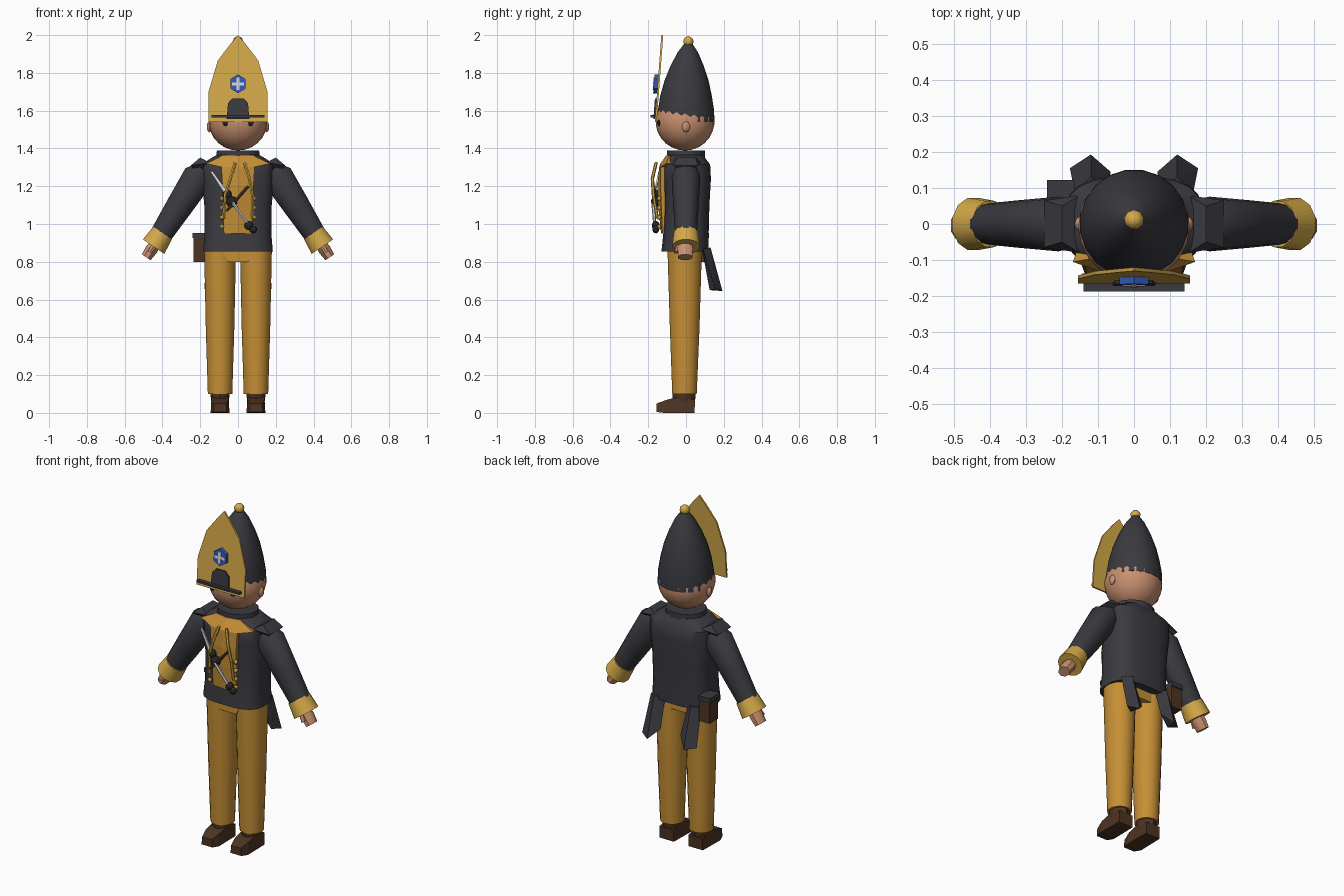
import bpy, bmesh, math
from mathutils import Vector, Matrix

if "Cube" in bpy.data.objects:
    bpy.data.objects.remove(bpy.data.objects["Cube"])


def material(name, rgb):
    m = bpy.data.materials.new(name)
    m.diffuse_color = (*rgb, 1)
    m.use_nodes = True
    m.node_tree.nodes["Principled BSDF"].inputs["Base Color"].default_value = m.diffuse_color
    return m


CHARCOAL = material("charcoal cloth", (.042, .042, .051))
BLACK = material("black", (.018, .018, .022))
GOLD = material("gold", (.66, .40, .065))
OCHRE = material("ochre cloth", (.56, .275, .036))
SKIN = material("skin", (.58, .28, .16))
BROWN = material("brown leather", (.075, .034, .016))
BLUE = material("blue enamel", (.03, .10, .50))
STEEL = material("pale steel", (.68, .68, .70))


def finish(name, bm, mat, smooth=None):
    bmesh.ops.recalc_face_normals(bm, faces=bm.faces)
    me = bpy.data.meshes.new(name)
    bm.to_mesh(me)
    bm.free()
    me.materials.append(mat)
    ob = bpy.data.objects.new(name, me)
    bpy.context.collection.objects.link(ob)
    if smooth:
        bpy.ops.object.select_all(action='DESELECT')
        ob.select_set(True)
        bpy.context.view_layer.objects.active = ob
        bpy.ops.object.shade_smooth_by_angle(angle=math.radians(smooth))
    return ob


def loft(name, sections, mat, n=16, power=2, axis=(0, 0, 1), smooth=40):
    """Skin over (centre, rx, ry) sections lying across the axis."""
    bm = bmesh.new()
    ax = Vector(axis).normalized()
    v = Vector((0, 1, 0))
    u = v.cross(ax).normalized()
    rings = []
    for c, rx, ry in sections:
        ring = []
        for i in range(n):
            a = 2 * math.pi * (i + .5) / n
            ca, sa = math.cos(a), math.sin(a)
            x = math.copysign(abs(ca) ** (2 / power), ca) * rx
            y = math.copysign(abs(sa) ** (2 / power), sa) * ry
            ring.append(bm.verts.new(Vector(c) + u * x + v * y))
        rings.append(ring)
    for a, b in zip(rings, rings[1:]):
        for i in range(n):
            j = (i + 1) % n
            bm.faces.new((a[i], a[j], b[j], b[i]))
    bm.faces.new(rings[0])
    bm.faces.new(rings[-1])
    return finish(name, bm, mat, smooth)


def rod(name, a, b, r1, r2, mat, n=8):
    a, b = Vector(a), Vector(b)
    return loft(name, [(a, r1, r1), (b, r2, r2)], mat, n, axis=b - a)


def ball(name, c, r, mat, scale=(1, 1, 1), seg=12):
    bm = bmesh.new()
    bmesh.ops.create_uvsphere(bm, u_segments=seg, v_segments=seg * 2 // 3, radius=r)
    bmesh.ops.transform(bm, verts=bm.verts, matrix=Matrix.Translation(c) @ Matrix.Diagonal((*scale, 1)))
    return finish(name, bm, mat, 50)


def box(name, lo, hi, mat):
    lo, hi = Vector(lo), Vector(hi)
    bm = bmesh.new()
    bmesh.ops.create_cube(bm, size=1)
    bmesh.ops.transform(bm, verts=bm.verts,
                        matrix=Matrix.Translation((lo + hi) / 2) @ Matrix.Diagonal((*(hi - lo), 1)))
    return finish(name, bm, mat)


def hull(name, pts, mat):
    bm = bmesh.new()
    for p in pts:
        bm.verts.new(p)
    bmesh.ops.convex_hull(bm, input=bm.verts)
    return finish(name, bm, mat)


def plate(name, outline, front, thick, mat):
    """Flat plate leaning back with the cap front; outline is in x and z."""
    bm = bmesh.new()
    lean = lambda z: -.165 + (z - 1.54) * .075
    f = [bm.verts.new((x, lean(z) - front, z)) for x, z in outline]
    b = [bm.verts.new((x, lean(z) - front + thick, z)) for x, z in outline]
    bm.faces.new(f)
    bm.faces.new(b)
    for i in range(len(f)):
        j = (i + 1) % len(f)
        bm.faces.new((f[i], f[j], b[j], b[i]))
    return finish(name, bm, mat)


def mirrored(half):
    return half + [(-x, z) for x, z in reversed(half) if x != 0]


# Head and cap
ball("head", (0, -.005, 1.545), .156, SKIN, seg=20)
loft("cap", [((0, y, z), r, r) for z, r, y in
             ((1.54, .152, 0), (1.60, .151, 0), (1.68, .138, 0), (1.76, .118, .003),
              (1.84, .088, .006), (1.91, .054, .01), (1.95, .025, .012))], CHARCOAL, 20)
ball("cap_finial", (0, .012, 1.966), .028, GOLD, seg=9)
plate("cap_front", mirrored([(.156, 1.54), (.156, 1.70), (.107, 1.865), (.035, 1.96), (0, 2.0)]),
      0, .01, GOLD)
plate("cap_front_emblem", mirrored([(.06, 1.555), (.053, 1.64), (.03, 1.665)]), .009, .009, CHARCOAL)
box("cap_band", (-.14, -.188, 1.565), (.14, -.165, 1.577), CHARCOAL)
plate("cap_badge", [(.046 * math.sin(i * math.pi / 3), 1.742 + .05 * math.cos(i * math.pi / 3))
                    for i in range(6)], .02, .02, BLUE)
plate("badge_cross_upright", mirrored([(.009, 1.709), (.009, 1.775)]), .024, .006, STEEL)
plate("badge_cross_bar", mirrored([(.032, 1.734), (.032, 1.75)]), .0235, .006, STEEL)

# Torso, collar and waistcoat
loft("coat", [((0, y, z), rx, ry) for z, rx, ry, y in
              ((.855, .186, .126, -.005), (.95, .178, .121, 0), (1.1, .18, .12, .005),
               (1.24, .193, .126, .007), (1.315, .193, .124, .005), (1.345, .15, .105, 0),
               (1.365, .115, .095, 0))], CHARCOAL, 20, 3)
loft("collar", [((0, 0, 1.345), .122, .103), ((0, 0, 1.388), .116, .103)], CHARCOAL, 12)
rows = ((1.362, .08, -.106, -.09), (1.32, .17, -.135, -.105), (1.302, .088, -.142, -.135),
        (1.2, .082, -.152, -.135), (1.08, .08, -.146, -.13), (.95, .075, -.132, -.125))
bm = bmesh.new()
grid = [[bm.verts.new(p) for p in ((-w, ye, z), (0, yc, z), (w, ye, z), (w * .9, -.06, z), (-w * .9, -.06, z))]
        for z, w, yc, ye in rows]
for a, b in zip(grid, grid[1:]):
    for i in range(5):
        bm.faces.new((a[i], a[(i + 1) % 5], b[(i + 1) % 5], b[i]))
bm.faces.new(grid[0])
bm.faces.new(grid[-1])
finish("waistcoat", bm, OCHRE)

for s in (-1, 1):
    side = "right" if s < 0 else "left"
    ball(side + "_ear", (s * .152, 0, 1.515), .027, SKIN, (.5, .8, 1.1), 8)
    ball(side + "_eye", (s * .065, -.143, 1.535), .017, BLACK, (1, .5, 1), 8)

    # Lapel trims and buttons
    trim = [(s * .025 + .01, -.158, 1.325), (s * .05 + .01, -.178, 1.24),
            (s * .072 + .005, -.172, 1.15), (s * .078, -.152, 1.03)]
    for i in range(3):
        rod(f"{side}_lapel_trim_{i}", trim[i], trim[i + 1], .009, .009, GOLD, 6)
    for i in range(4):
        ball(f"{side}_button_{i}", (s * .085, -.142, .985 + i * .05), .013, GOLD, seg=6)

    # Shoulder wings
    hull(side + "_shoulder_wing", [(s * x, y, z) for x, y, z in
         ((.15, -.08, 1.325), (.15, .08, 1.325), (.20, -.05, 1.352), (.20, .05, 1.352),
          (.25, -.065, 1.31), (.25, .065, 1.31), (.20, 0, 1.25))], CHARCOAL)

    # Arm, cuff and hand along one slanting axis
    ax = Vector((s * .56, 0, -.83))
    loft(side + "_sleeve", [((s * .185, 0, 1.29), .05, .06), ((s * .21, 0, 1.25), .084, .076),
                            ((s * .31, 0, 1.095), .073, .067), ((s * .41, 0, .94), .06, .057)],
         CHARCOAL, 14, axis=ax)
    loft(side + "_cuff", [((s * .399, 0, .953), .062, .066), ((s * .447, 0, .88), .071, .075)],
         GOLD, 12, axis=ax)
    loft(side + "_hand", [((s * .435, -.004, .90), .03, .036), ((s * .458, -.004, .865), .036, .044),
                          ((s * .486, -.004, .824), .03, .04)], SKIN, 8, axis=ax)
    rod(side + "_thumb", (s * .445, -.04, .885), (s * .467, -.052, .85), .015, .013, SKIN, 6)

    # Leg and shoe
    loft(side + "_trouser_leg", [((s * .095, -.008, .10), .066, .066), ((s * .095, -.007, .45), .077, .08),
                                 ((s * .095, -.007, .87), .086, .093)], OCHRE, 16)
    loft(side + "_shoe_ankle", [((s * .095, -.012, .04), .046, .058), ((s * .095, -.01, .11), .055, .062)],
         BROWN, 10)
    hull(side + "_shoe", [(s * (.095 + k * w), y, z) for k in (-1, 1) for w, y, z in
         ((.035, -.155, .005), (.032, -.155, .05), (.05, -.115, 0), (.045, -.10, .07),
          (.045, -.04, .085), (.047, .045, 0), (.045, .048, .07))], BROWN)

    # Folded coat tail
    top = [(.075, .085, .87), (.12, .13, .875), (.165, .09, .87)]
    low = [(.065, .145, .70), (.12, .193, .645), (.178, .155, .655)]
    hull(side + "_coat_tail", [(s * x, y, z) for x, y, z in top + low + [(.13, .125, .65)]], CHARCOAL)

# Trouser seat
hull("trouser_seat", [(x * k, y, z) for k in (-1, 1) for x, z in ((.055, .80), (.085, .87))
                      for y in (-.095, .075)], OCHRE)

# Belt pouch
box("pouch_body", (-.235, .035, .80), (-.165, .115, .935), BROWN)
box("pouch_lid", (-.241, .028, .925), (-.165, .122, .952), CHARCOAL)

# Short sword slung across the chest
hull("sword_blade", [(x, y + d, z) for d in (0, .008) for x, y, z in
     ((-.145, -.145, 1.275), (-.135, -.145, 1.28), (-.055, -.17, 1.17), (-.07, -.17, 1.16))], STEEL)
rod("sword_lower_blade", (-.03, -.175, 1.115), (.06, -.165, .99), .009, .008, STEEL, 6)
rod("sword_crossbar", (-.06, -.17, 1.07), (.055, -.17, 1.20), .009, .009, BROWN, 6)
for i, (x, z, r) in enumerate(((-.058, 1.155, .026), (-.034, 1.118, .03), (.058, .992, .025), (.08, .972, .022))):
    ball(f"hilt_knob_{i}", (x, -.16, z), r, BLACK, (1, .85, 1), 8)
